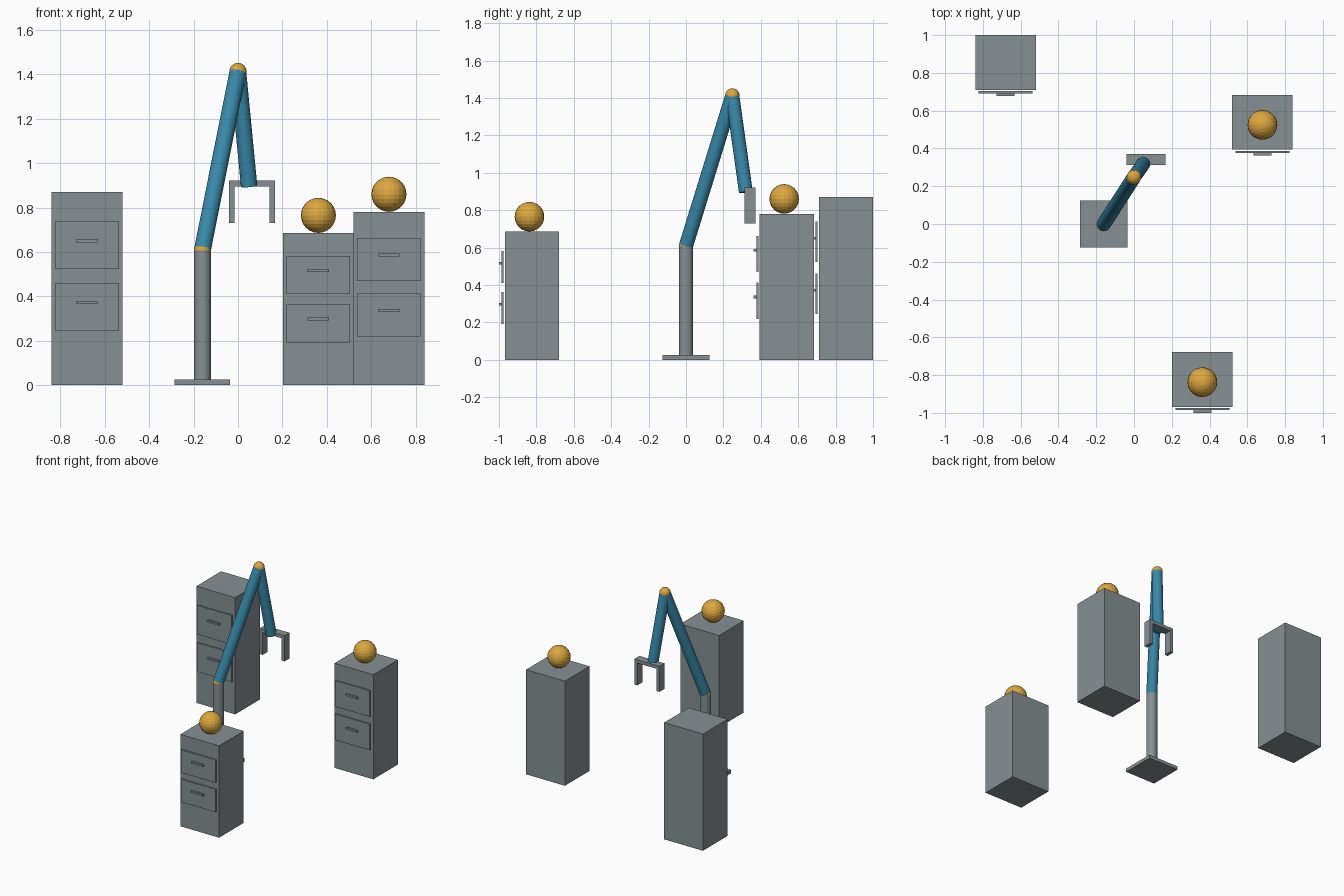
import bpy
from mathutils import Vector

if "Cube" in bpy.data.objects:
    bpy.data.objects.remove(bpy.data.objects["Cube"])


def material(name, rgb):
    m = bpy.data.materials.new(name)
    m.diffuse_color = (*rgb, 1)
    m.use_nodes = True
    m.node_tree.nodes["Principled BSDF"].inputs["Base Color"].default_value = m.diffuse_color
    return m


GREY = material("steel grey", (0.24, 0.28, 0.295))
BLUE = material("arm blue", (0.04, 0.25, 0.40))
ORANGE = material("amber orange", (0.72, 0.39, 0.05))


def finish(name, mat):
    ob = bpy.context.object
    ob.name = name
    ob.data.materials.append(mat)
    return ob


def box(name, lo, hi, mat=GREY):
    lo, hi = Vector(lo), Vector(hi)
    bpy.ops.mesh.primitive_cube_add(size=1, location=(lo + hi) / 2)
    ob = finish(name, mat)
    ob.scale = hi - lo
    bpy.ops.object.transform_apply(location=False, rotation=False, scale=True)


def rod(name, a, b, r, mat):
    a, b = Vector(a), Vector(b)
    d = b - a
    bpy.ops.mesh.primitive_cylinder_add(
        vertices=24, radius=r, depth=d.length, location=(a + b) / 2,
        rotation=d.to_track_quat('Z', 'Y').to_euler())
    finish(name, mat)
    bpy.ops.object.shade_smooth_by_angle()


def ball(name, c, r):
    bpy.ops.mesh.primitive_uv_sphere_add(segments=20, ring_count=12, radius=r, location=c)
    finish(name, ORANGE)


# Cabinets: centre x, front y, height, ball on top
cabinets = [("back_cabinet", -0.68, 0.71, 0.87, False),
            ("front_cabinet", 0.362, -0.968, 0.685, True),
            ("right_cabinet", 0.68, 0.394, 0.78, True)]
for name, x, y, h, has_ball in cabinets:
    box(name, (x - 0.16, y, 0), (x + 0.16, y + 0.29, h))
    # Drawer fronts stand just off the body, each with a bar handle
    for label, f in (("upper", 0.725), ("lower", 0.405)):
        z, hh = f * h, 0.124 * h
        box(f"{name}_{label}_drawer", (x - 0.143, y - 0.018, z - hh), (x + 0.143, y - 0.007, z + hh))
        box(f"{name}_{label}_handle", (x - 0.048, y - 0.032, z + 0.013), (x + 0.048, y - 0.018, z + 0.027))
    if has_ball:
        ball(name + "_ball", (x, y + 0.131, h + 0.08), 0.079)

# Robot arm: base, column, two links and their joints
shoulder, elbow, wrist = (-0.16, 0, 0.61), (0, 0.248, 1.413), (0.05, 0.32, 0.897)
box("arm_base", (-0.285, -0.125, 0), (-0.035, 0.125, 0.026))
rod("arm_column", (-0.16, 0, 0.026), (-0.16, 0, 0.607), 0.038, GREY)
ball("shoulder_joint", shoulder, 0.0385)
rod("upper_arm", shoulder, elbow, 0.038, BLUE)
ball("elbow_joint", elbow, 0.0385)
rod("forearm", elbow, wrist, 0.037, BLUE)

# Gripper: palm bar and two fingers
GX = 0.063
box("gripper_palm", (GX - 0.079, 0.312, 0.896), (GX + 0.079, 0.371, 0.921))
for label, s in (("left", -1), ("right", 1)):
    cx = GX + s * 0.091
    box(f"gripper_{label}_finger", (cx - 0.012, 0.312, 0.73), (cx + 0.012, 0.371, 0.921))
